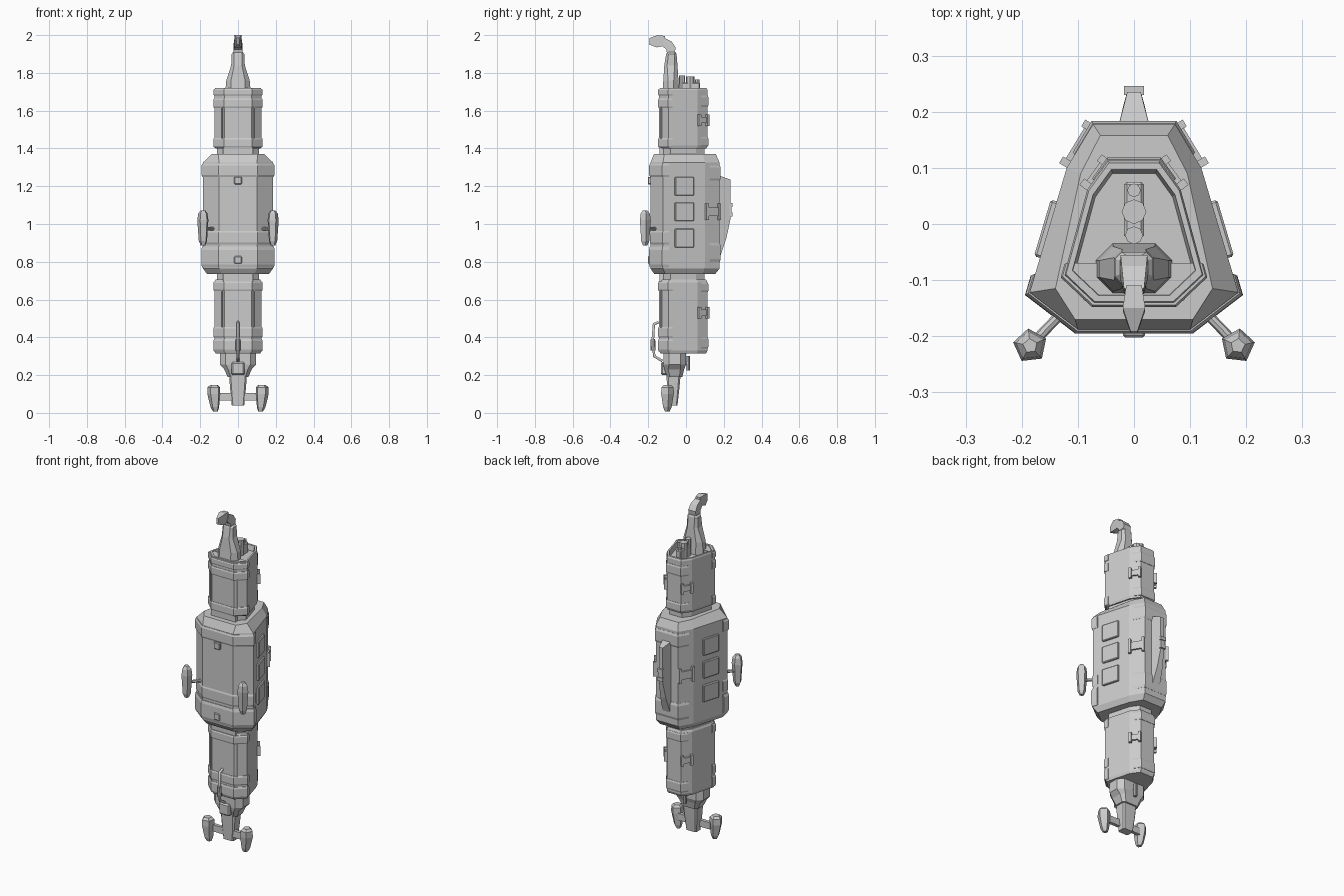
import bpy, bmesh, math
from mathutils import Vector, Matrix

if "Cube" in bpy.data.objects:
    bpy.data.objects.remove(bpy.data.objects["Cube"], do_unlink=True)

grey = bpy.data.materials.new("hull_grey")
grey.use_nodes = True
grey.diffuse_color = (0.6, 0.6, 0.6, 1)
grey.node_tree.nodes["Principled BSDF"].inputs["Base Color"].default_value = (0.6, 0.6, 0.6, 1)


def finish(name, bm, bevel=0):
    bmesh.ops.recalc_face_normals(bm, faces=bm.faces)
    mesh = bpy.data.meshes.new(name)
    bm.to_mesh(mesh)
    bm.free()
    mesh.materials.append(grey)
    ob = bpy.data.objects.new(name, mesh)
    bpy.context.collection.objects.link(ob)
    if bevel:
        mod = ob.modifiers.new("bevel", "BEVEL")
        mod.width, mod.segments = bevel, 1
    return ob


def sides(half):
    """Mirror a front-to-back half outline into a closed outline."""
    return half + [(-x, y) for x, y in reversed(half)]


def loft(name, rings):
    """Skin a stack of (height, outline) rings and cap both ends."""
    bm = bmesh.new()
    loops = [[bm.verts.new((x, y, z)) for x, y in pts] for z, pts in rings]
    n = len(loops[0])
    for a, b in zip(loops, loops[1:]):
        for i in range(n):
            j = (i + 1) % n
            bm.faces.new((a[i], a[j], b[j], b[i]))
    bm.faces.new(loops[0])
    bm.faces.new(loops[-1])
    return finish(name, bm)


def scaled(pts, s):
    cy = -0.02
    return [(x * s, cy + (y - cy) * s) for x, y in pts]


def rect(w, y0, y1, chamfer=0.0):
    c = chamfer
    return sides([(w - c, y0), (w, y0 + c), (w, y1 - c), (w - c, y1)])


def box(name, center, size, turn=0.0, bevel=0.0):
    bm = bmesh.new()
    m = Matrix.Translation(center) @ Matrix.Rotation(turn, 4, "Z") @ Matrix.Diagonal((*size, 1))
    bmesh.ops.create_cube(bm, size=1, matrix=m)
    return finish(name, bm, bevel)


def rod(name, a, b, r, segments=8):
    a, b = Vector(a), Vector(b)
    d = b - a
    m = Matrix.Translation((a + b) / 2) @ d.to_track_quat("Z", "Y").to_matrix().to_4x4()
    bm = bmesh.new()
    bmesh.ops.create_cone(bm, cap_ends=True, segments=segments, radius1=r, radius2=r,
                          depth=d.length, matrix=m)
    return finish(name, bm)


def slab(name, profile):
    """Plate standing in the middle plane: (y, z, half width) outline points."""
    bm = bmesh.new()
    left = [bm.verts.new((w, y, z)) for y, z, w in profile]
    right = [bm.verts.new((-w, y, z)) for y, z, w in profile]
    n = len(profile)
    bm.faces.new(left)
    bm.faces.new(right)
    for i in range(n):
        j = (i + 1) % n
        bm.faces.new((left[i], left[j], right[j], right[i]))
    return finish(name, bm)


def band(name, half, z0, z1, grow, front=True):
    """Raised strap around the front or back corners of a module."""
    f0, f1, b0, b1 = [Vector(p) for p in half]
    if front:
        part = [f0, f1, f1.lerp(b0, 0.15)]
    else:
        part = [b0.lerp(b1, 0.3), b1]
    outline = scaled(sides([tuple(p) for p in part]), 1 + grow)
    tight = scaled(outline, 0.975)
    lip = (z1 - z0) * 0.15
    loft(name, [(z0, tight), (z0 + lip, outline), (z1 - lip, outline), (z1, tight)])


def clamp(name, half, z, height):
    """I-shaped clamp on each rear corner."""
    b0, b1 = Vector(half[2]), Vector(half[3])
    mid, d = (b0 + b1) / 2, b1 - b0
    for s, side in ((1, "left"), (-1, "right")):
        ang = math.atan2(d.y, d.x * s)
        along = Vector((d.x * s, d.y, 0)).normalized()
        c = Vector((mid.x * s, mid.y, z))
        box(f"{name}_web_{side}", c, (d.length * 0.8, 0.02, height * 0.55), ang)
        for k in (-1, 1):
            box(f"{name}_end_{side}", c + along * d.length * 0.42 * k,
                (0.014, 0.032, height), ang)


# Module outlines, right half listed front to back
MAIN = [(0.10, -0.188), (0.186, -0.122), (0.12, 0.10), (0.073, 0.178)]
TOP = [(0.105, -0.17), (0.14, -0.115), (0.095, 0.09), (0.06, 0.158)]
SLIM = [(0.072, -0.142), (0.125, -0.092), (0.083, 0.062), (0.046, 0.113)]
main, top, slim = sides(MAIN), sides(TOP), sides(SLIM)

# Central module with shoulder and necks
loft("central_module", [(0.735, scaled(main, 0.88)), (0.765, main), (1.325, main), (1.37, top)])
for name, z0, z1 in (("lower_neck", 0.69, 0.75), ("upper_neck", 1.36, 1.41)):
    loft(name, [(z0, scaled(slim, 0.88)), (z1, scaled(slim, 0.88))])
    box(name + "_latch", (0, -0.13, (z0 + z1) / 2), (0.16, 0.02, z1 - z0))
for z0, z1, g, f in ((0.77, 0.88, 0.045, True), (0.89, 0.965, 0.02, True),
                     (1.25, 1.32, 0.04, True), (0.80, 0.90, 0.03, False),
                     (1.23, 1.31, 0.03, False)):
    band("central_band", MAIN, z0, z1, g, f)
for z in (0.81, 1.23):
    box("front_latch", (0, -0.192, z), (0.04, 0.02, 0.04), bevel=0.004)

# Upper and lower modules; the upper one has a sunken deck
loft("upper_module", [(1.40, scaled(slim, 0.96)), (1.415, slim), (1.71, slim),
                      (1.72, scaled(slim, 0.97)), (1.72, scaled(slim, 0.88)),
                      (1.69, scaled(slim, 0.83))])
loft("lower_module", [(0.315, scaled(slim, 0.95)), (0.33, slim), (0.69, slim),
                      (0.705, scaled(slim, 0.95))])
for z0, z1 in ((1.405, 1.455), (1.615, 1.665), (1.68, 1.715), (0.645, 0.695),
               (0.40, 0.455), (0.325, 0.39)):
    band("front_band", SLIM, z0, z1, 0.045)
for z0, z1 in ((1.41, 1.46), (1.62, 1.68), (0.64, 0.69), (0.34, 0.40)):
    band("rear_band", SLIM, z0, z1, 0.04, False)
for z0, z1 in ((1.45, 1.62), (0.45, 0.65)):
    for s in (-1, 1):
        rod("front_rail", (s * 0.085, -0.132, z0), (s * 0.085, -0.132, z1), 0.006)
clamp("central_clamp", MAIN, 1.065, 0.085)
clamp("upper_clamp", SLIM, 1.55, 0.06)
clamp("lower_clamp", SLIM, 0.53, 0.06)

# Raised square panels on both long walls
fa, ba = Vector(MAIN[1]), Vector(MAIN[2])
wall = ba - fa
for s, side in ((1, "left"), (-1, "right")):
    p = fa.lerp(ba, (-0.01 - fa.y) / wall.y)
    for z in (0.925, 1.065, 1.20):
        box("wall_panel_" + side, (p.x * s, p.y, z), (0.105, 0.022, 0.10),
            math.atan2(wall.y, wall.x * s), 0.004)

# Rear fin and its clip
slab("rear_fin", [(0.165, 1.26, 0.03), (0.235, 1.235, 0.012), (0.236, 1.03, 0.012),
                  (0.215, 0.93, 0.018), (0.165, 0.78, 0.03)])
for z in (1.05, 1.10):
    box("fin_clip", (0, 0.238, z), (0.036, 0.016, 0.02))
box("fin_clip_core", (0, 0.236, 1.075), (0.028, 0.01, 0.05))


# Faceted pods on struts
def pod(name, x, y, rings, spin):
    out = [(z, [(x + dx + r * math.cos(spin + i * math.tau / 5),
                 y + r * math.sin(spin + i * math.tau / 5)) for i in range(5)])
           for z, r, dx in rings]
    loft(name, out)


for s, side in ((1, "left"), (-1, "right")):
    spin = 0.2 if s > 0 else math.pi - 0.2
    pod("side_pod_" + side, s * 0.185, -0.217,
        [(0.885, 0.012, 0), (0.91, 0.023, 0), (1.02, 0.031, 0), (1.055, 0.026, 0),
         (1.072, 0.013, 0)], spin)
    rod("side_strut_" + side, (s * 0.13, -0.16, 0.975), (s * 0.18, -0.212, 0.975), 0.009)
    pod("tail_pod_" + side, s * 0.127, -0.10,
        [(0.008, 0.014, -s * 0.008), (0.03, 0.024, -s * 0.005), (0.10, 0.036, 0),
         (0.135, 0.035, 0), (0.147, 0.022, 0)], spin)
    box("tail_strut_" + side, (s * 0.065, -0.085, 0.085), (0.08, 0.02, 0.04))

# Tail below the lower module
loft("tail_collar", [(0.19, rect(0.055, -0.10, -0.02, 0.015)),
                     (0.23, rect(0.072, -0.115, -0.01, 0.02)),
                     (0.255, rect(0.095, -0.12, 0.0, 0.03)),
                     (0.325, rect(0.095, -0.12, 0.0, 0.03))])
loft("tail_body", [(0.04, rect(0.033, -0.095, -0.045, 0.006)),
                   (0.13, rect(0.042, -0.10, -0.035, 0.008)),
                   (0.24, rect(0.05, -0.105, -0.025, 0.01))])
box("tail_front_block", (0, -0.115, 0.235), (0.07, 0.035, 0.07), bevel=0.008)
rod("tail_sensor_stem", (0, -0.02, 0.265), (0, 0.012, 0.265), 0.008)
rod("tail_sensor", (0, 0.012, 0.225), (0, 0.012, 0.30), 0.010)

# Bent pipe along the lower front
path = [(0, -0.145, 0.48), (0, -0.17, 0.47), (0, -0.176, 0.38), (0, -0.168, 0.30),
        (0, -0.125, 0.275)]
curve = bpy.data.curves.new("front_pipe", "CURVE")
curve.dimensions, curve.bevel_depth, curve.bevel_resolution = "3D", 0.008, 1
curve.use_fill_caps = True
line = curve.splines.new("POLY")
line.points.add(len(path) - 1)
for pt, co in zip(line.points, path):
    pt.co = (*co, 1)
curve.materials.append(grey)
bpy.context.collection.objects.link(bpy.data.objects.new("front_pipe", curve))
rod("pipe_joint", (0, -0.174, 0.33), (0, -0.176, 0.39), 0.013)

# Mast and hooked head on the upper deck
loft("mast", [(1.69, rect(0.068, -0.125, -0.035, 0.03)), (1.76, rect(0.062, -0.12, -0.04, 0.025)),
              (1.84, rect(0.036, -0.115, -0.045, 0.015)), (1.90, rect(0.034, -0.105, -0.05, 0.012)),
              (1.91, rect(0.025, -0.10, -0.055, 0.01))])
slab("mast_head", [(-0.06, 1.90, 0.024), (-0.055, 1.935, 0.024), (-0.075, 1.965, 0.022),
                   (-0.115, 1.985, 0.018), (-0.125, 1.94, 0.018), (-0.105, 1.925, 0.022),
                   (-0.10, 1.90, 0.024)])
slab("mast_beak", [(-0.11, 1.995, 0.014), (-0.15, 2.0, 0.02), (-0.192, 1.985, 0.006),
                   (-0.195, 1.95, 0.006), (-0.155, 1.935, 0.02), (-0.11, 1.945, 0.014)])
for y, r, h in ((0.022, 0.022, 1.78), (-0.02, 0.016, 1.785), (0.06, 0.012, 1.765)):
    rod("deck_canister", (0, y, 1.68), (0, y, h), r)
box("deck_block", (0, 0.025, 1.71), (0.035, 0.10, 0.08), bevel=0.005)
